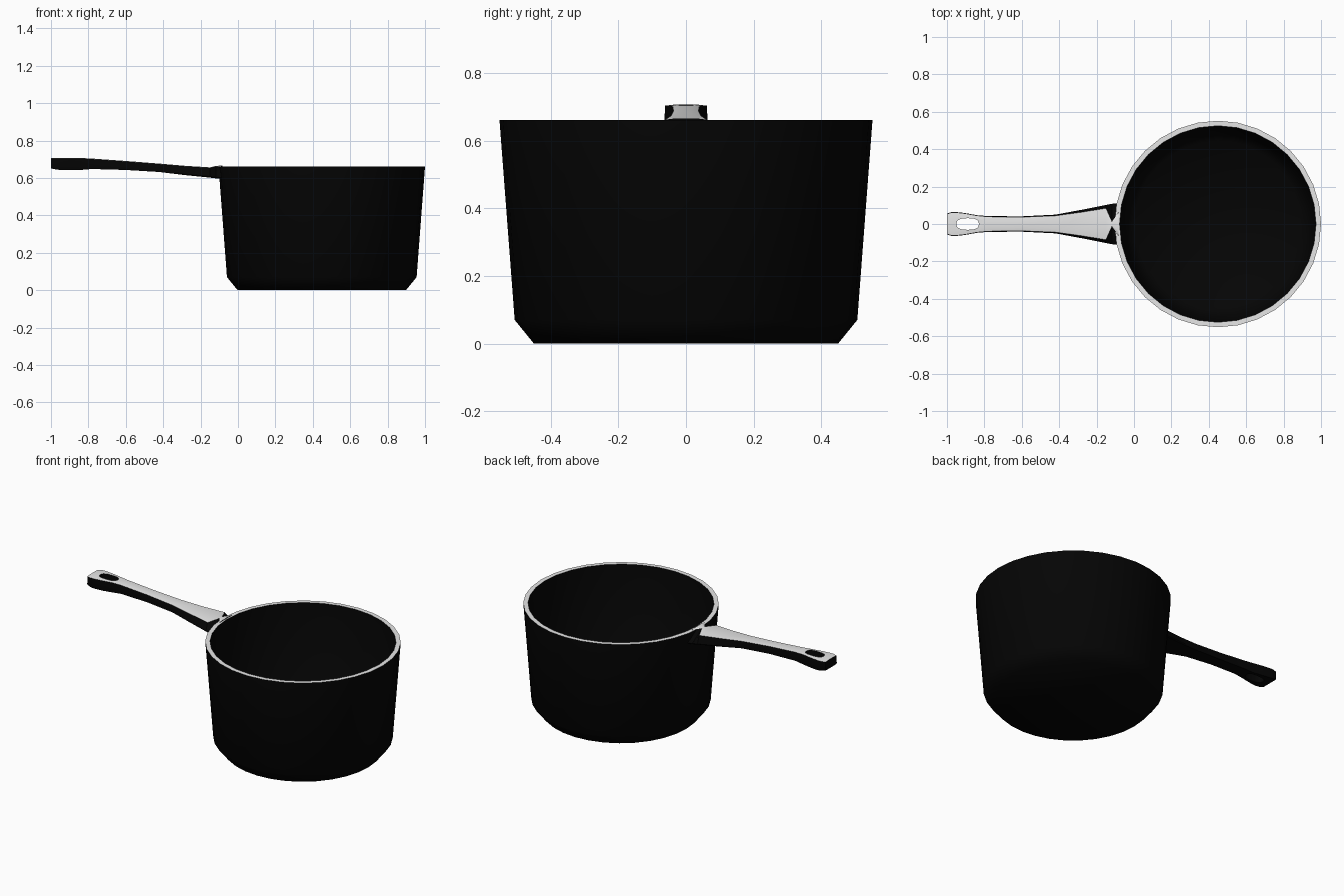
import bpy, bmesh, math

if "Cube" in bpy.data.objects:
    bpy.data.objects.remove(bpy.data.objects["Cube"])


def material(name, v):
    m = bpy.data.materials.new(name)
    m.diffuse_color = (v, v, v, 1)
    m.use_nodes = True
    m.node_tree.nodes["Principled BSDF"].inputs["Base Color"].default_value = m.diffuse_color
    return m


BLACK = material("black enamel", 0.0014)
STEEL = material("light steel", 0.9)


def make_object(name, bm, mats):
    bmesh.ops.recalc_face_normals(bm, faces=bm.faces)
    me = bpy.data.meshes.new(name)
    bm.to_mesh(me)
    bm.free()
    for m in mats:
        me.materials.append(m)
    ob = bpy.data.objects.new(name, me)
    bpy.context.collection.objects.link(ob)
    return ob


def smooth(ob, deg):
    bpy.ops.object.select_all(action='DESELECT')
    ob.select_set(True)
    bpy.context.view_layer.objects.active = ob
    bpy.ops.object.shade_smooth_by_angle(angle=math.radians(deg))


# Pot: lathed thin open shell, pale rim on top
CX, SIDES = 0.448, 32
profile = [(0.45, 0), (0.507, 0.07), (0.552, 0.662),
           (0.525, 0.662), (0.495, 0.075), (0.445, 0.008)]
RIM = 2
bm = bmesh.new()
rings = []
for r, z in profile:
    rings.append([bm.verts.new((CX + r * math.cos(2 * math.pi * i / SIDES),
                                r * math.sin(2 * math.pi * i / SIDES), z))
                  for i in range(SIDES)])
for k in range(len(rings) - 1):
    for i in range(SIDES):
        j = (i + 1) % SIDES
        f = bm.faces.new((rings[k][i], rings[k][j], rings[k + 1][j], rings[k + 1][i]))
        f.material_index = 1 if k == RIM else 0
bm.faces.new(rings[0])
bm.faces.new(rings[-1])
pot = make_object("pot", bm, [BLACK, STEEL])
smooth(pot, 60)

# Handle: lofted stations (x, half width, top half width, bottom z, top z)
stations = [
    (-1.00, 0.056, 0.054, 0.651, 0.706),
    (-0.975, 0.064, 0.062, 0.646, 0.707),
    (-0.95, 0.064, 0.062, 0.643, 0.707),
    (-0.90, 0.058, 0.056, 0.642, 0.707),
    (-0.84, 0.047, 0.045, 0.643, 0.707),
    (-0.78, 0.042, 0.039, 0.648, 0.704),
    (-0.60, 0.041, 0.037, 0.643, 0.691),
    (-0.42, 0.050, 0.044, 0.632, 0.677),
    (-0.28, 0.076, 0.063, 0.615, 0.665),
    (-0.15, 0.102, 0.084, 0.602, 0.657),
    (-0.118, 0.108, 0.012, 0.598, 0.665),
    (-0.084, 0.112, 0.060, 0.596, 0.666),
]
bm = bmesh.new()
loops = []
for x, w, t, zb, zt in stations:
    section = [(-0.95 * w, zb), (-w, zb + 0.006), (-t, zt - 0.003), (-0.6 * t, zt),
               (0.6 * t, zt), (t, zt - 0.003), (w, zb + 0.006), (0.95 * w, zb)]
    loops.append([bm.verts.new((x, y, z)) for y, z in section])
n = len(loops[0])
for a, b in zip(loops, loops[1:]):
    for i in range(n):
        j = (i + 1) % n
        f = bm.faces.new((a[i], a[j], b[j], b[i]))
        f.material_index = 1 if 2 <= i <= 4 else 0   # top strips are pale
bm.faces.new(loops[0])
bm.faces.new(loops[-1])
handle = make_object("handle", bm, [BLACK, STEEL])

# Hanging hole cut through the handle end, with black walls
bm = bmesh.new()
bmesh.ops.create_cone(bm, cap_ends=True, segments=20, radius1=1, radius2=1, depth=0.3)
for v in bm.verts:
    c, s = v.co.x, v.co.y
    v.co.x = -0.889 + 0.06 * math.copysign(abs(c) ** 0.75, c)
    v.co.y = 0.031 * math.copysign(abs(s) ** 0.75, s)
    v.co.z += 0.68
cutter = make_object("hole_cutter", bm, [BLACK])
cutter.hide_render = True
mod = handle.modifiers.new("hole", 'BOOLEAN')
mod.operation = 'DIFFERENCE'
mod.solver = 'EXACT'
mod.object = cutter
bpy.ops.object.select_all(action='DESELECT')
handle.select_set(True)
bpy.context.view_layer.objects.active = handle
bpy.ops.object.modifier_apply(modifier=mod.name)
bpy.data.objects.remove(cutter)
smooth(handle, 40)
